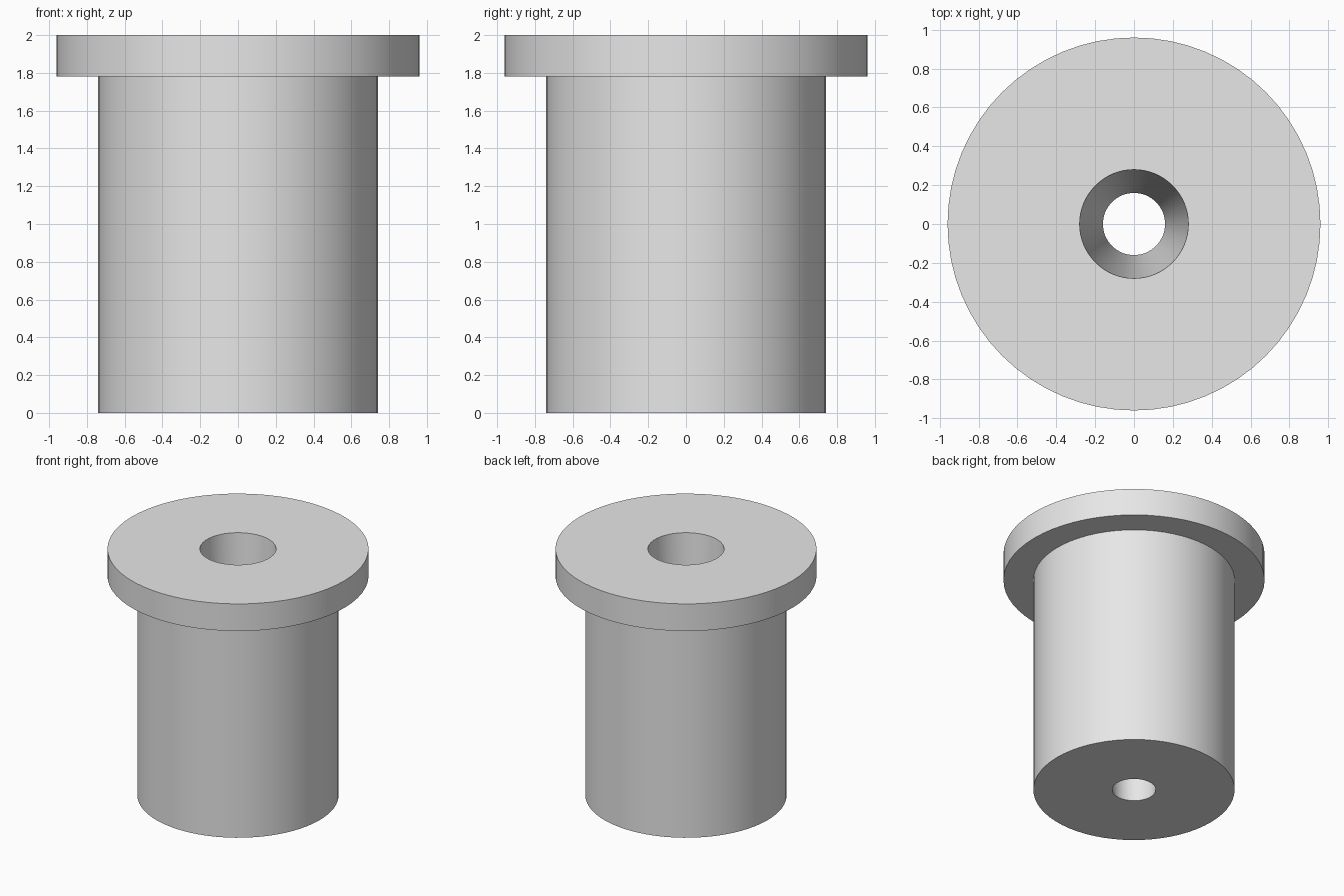
import bpy, bmesh, math
from mathutils import Matrix

if "Cube" in bpy.data.objects:
    bpy.data.objects.remove(bpy.data.objects["Cube"], do_unlink=True)

SEGMENTS = 64

grey = bpy.data.materials.new("plain_grey")
grey.use_nodes = True
colour = (0.8, 0.8, 0.8, 1.0)
grey.diffuse_color = colour
grey.node_tree.nodes["Principled BSDF"].inputs["Base Color"].default_value = colour


def lathe(name, profile):
    """Spin a closed (radius, height) profile around the z axis."""
    bm = bmesh.new()
    rings = []
    for radius, height in profile:
        ring = []
        for i in range(SEGMENTS):
            a = 2 * math.pi * i / SEGMENTS
            ring.append(bm.verts.new((radius * math.cos(a), radius * math.sin(a), height)))
        rings.append(ring)
    for lower, upper in zip(rings, rings[1:] + rings[:1]):
        for i in range(SEGMENTS):
            j = (i + 1) % SEGMENTS
            bm.faces.new((lower[i], lower[j], upper[j], upper[i]))
    bmesh.ops.recalc_face_normals(bm, faces=bm.faces)
    mesh = bpy.data.meshes.new(name)
    bm.to_mesh(mesh)
    bm.free()
    obj = bpy.data.objects.new(name, mesh)
    bpy.context.collection.objects.link(obj)
    mesh.materials.append(grey)
    bpy.ops.object.select_all(action="DESELECT")
    obj.select_set(True)
    bpy.context.view_layer.objects.active = obj
    bpy.ops.object.shade_smooth_by_angle(angle=math.radians(30))
    return obj


# Barrel, wide flange and tapered through-hole in one turned solid
lathe("flanged_bushing", [
    (0.16, 0), (0.74, 0),        # underside and barrel
    (0.74, 1.78), (0.96, 1.78),  # flange shoulder
    (0.96, 2), (0.28, 2),        # flange rim, top and hole mouth
])
